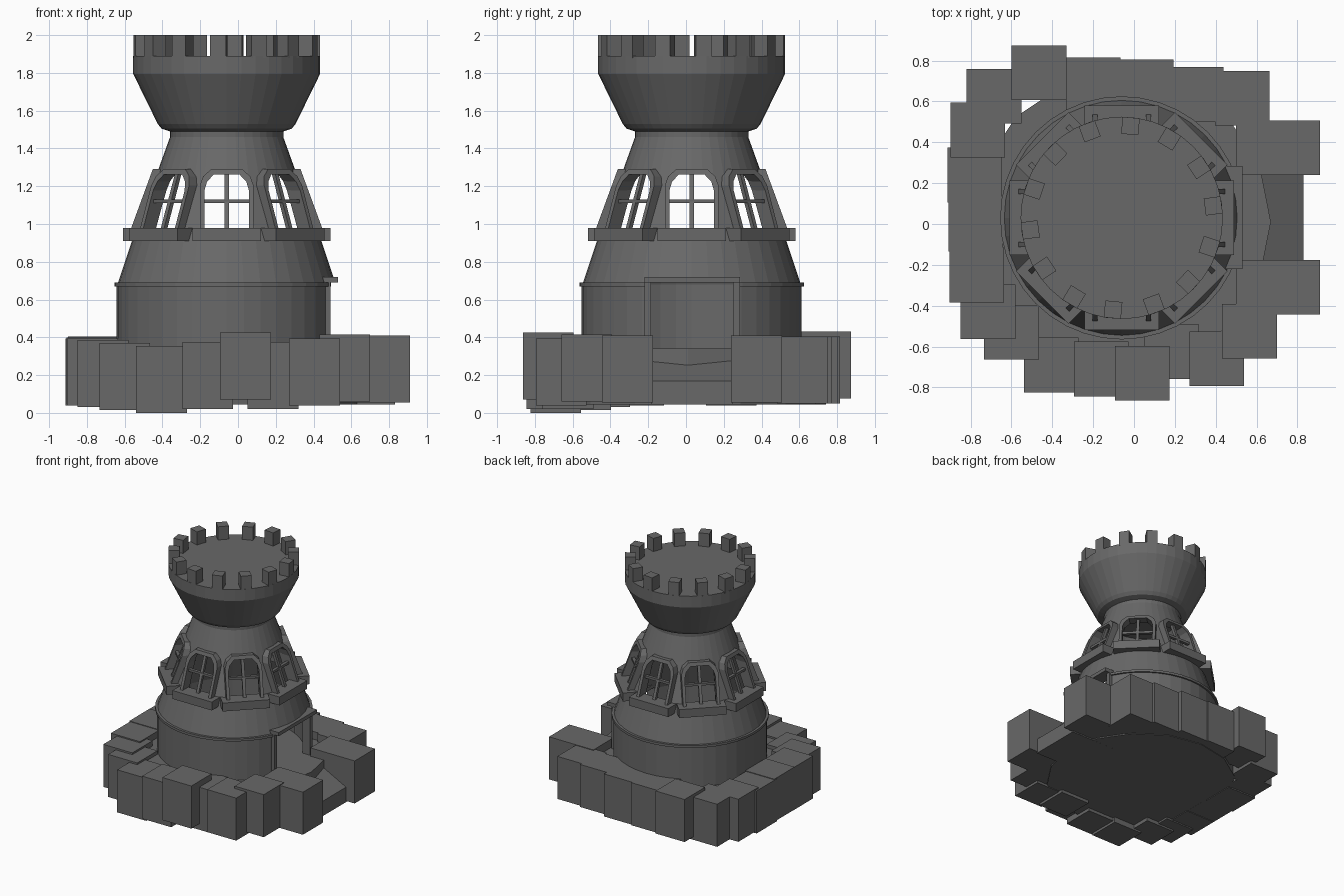
import bpy, bmesh, math
from mathutils import Matrix, Vector

cube = bpy.data.objects.get("Cube")
if cube:
    bpy.data.objects.remove(cube, do_unlink=True)

stone = bpy.data.materials.new("dark_grey_stone")
stone.use_nodes = True
GREY = (0.14, 0.14, 0.14, 1)
stone.diffuse_color = GREY
stone.node_tree.nodes["Principled BSDF"].inputs["Base Color"].default_value = GREY

AXIS = Vector((-0.06, 0.03, 0))   # tower axis
SEGMENTS = 40


def finish(name, bm):
    bmesh.ops.recalc_face_normals(bm, faces=bm.faces)
    mesh = bpy.data.meshes.new(name)
    bm.to_mesh(mesh)
    bm.free()
    mesh.materials.append(stone)
    obj = bpy.data.objects.new(name, mesh)
    bpy.context.collection.objects.link(obj)
    return obj


def add_box(bm, low, high, matrix=Matrix()):
    low, high = Vector(low), Vector(high)
    size = Matrix.Diagonal((high - low).to_4d())
    size[3][3] = 1
    bmesh.ops.create_cube(bm, size=1, matrix=matrix @ Matrix.Translation((low + high) / 2) @ size)


def box(name, low, high):
    bm = bmesh.new()
    add_box(bm, low, high)
    return finish(name, bm)


def facing(angle):
    # local +x points outward from the tower axis
    return Matrix.Translation(AXIS) @ Matrix.Rotation(angle, 4, 'Z')


def skin(bm, rings, closed):
    # quads between successive point rings; caps the ends when not closed
    loops = [[bm.verts.new(p) for p in ring] for ring in rings]
    n = len(loops[0])
    pairs = list(zip(loops, loops[1:]))
    if closed:
        pairs.append((loops[-1], loops[0]))
    for a, b in pairs:
        for i in range(n):
            j = (i + 1) % n
            bm.faces.new((a[i], a[j], b[j], b[i]))
    if not closed:
        bm.faces.new(loops[0])
        bm.faces.new(loops[-1])


def slope(z):
    return 0.475 - 0.367 * (z - 0.98)


def arch(half, top, bottom=0.96):
    right = [(half, bottom), (half, top - 0.085), (half * 0.88, top - 0.038), (half * 0.58, top)]
    return right + [(-u, z) for u, z in reversed(right)]


# hollow tower wall, revolved from outer then inner profile
bm = bmesh.new()
outer = [(0, 1.89), (0.495, 1.89), (0.495, 1.795), (0.365, 1.53), (0.345, 1.505), (0.3, 1.49),
         (0.3, 1.46), (0.365, 1.28), (0.5, 0.915), (0.575, 0.69), (0.595, 0.69), (0.595, 0.67),
         (0.582, 0.67), (0.582, 0.2)]
inner = [(0.53, 0.2), (0.53, 0.68), (0.45, 0.915), (0.315, 1.28), (0.25, 1.45), (0, 1.45)]
verts = [bm.verts.new((r, 0, z)) for r, z in outer + inner]
edges = [bm.edges.new(pair) for pair in zip(verts, verts[1:])]
bmesh.ops.spin(bm, geom=verts + edges, cent=(0, 0, 0), axis=(0, 0, 1),
               angle=math.tau, steps=SEGMENTS, use_duplicate=False)
bmesh.ops.remove_doubles(bm, verts=bm.verts, dist=0.0005)
bmesh.ops.translate(bm, verts=bm.verts, vec=AXIS)
tower = finish("tower_wall", bm)

# cut the arched window openings and the doorway
bm = bmesh.new()
turns = [k * math.tau / 8 for k in range(8)]
for angle in turns:
    m = facing(angle)
    skin(bm, [[m @ Vector((r, u, z)) for u, z in arch(0.12, 1.265)] for r in (0.3, 0.7)], False)
add_box(bm, (0.25, -0.185, 0.1), (0.7, 0.25, 0.69))
cutter = finish("opening_cutter", bm)
cutter.hide_render = True
cut = tower.modifiers.new("openings", 'BOOLEAN')
cut.operation = 'DIFFERENCE'
cut.solver = 'EXACT'
cut.object = cutter
bpy.context.view_layer.objects.active = tower
bpy.ops.object.modifier_apply(modifier=cut.name)
bpy.data.objects.remove(cutter, do_unlink=True)

# window frames, sills and bars
frames, sills, bars = bmesh.new(), bmesh.new(), bmesh.new()
wide, narrow = arch(0.142, 1.29), arch(0.118, 1.262)
for angle in turns:
    m = facing(angle)
    rings = [[m @ Vector((slope(z) + off, u, z)) for u, z in outline]
             for outline, off in ((wide, -0.04), (wide, 0.03), (narrow, 0.03), (narrow, -0.04))]
    skin(frames, rings, True)
    add_box(sills, (0.43, -0.182, 0.91), (0.55, 0.182, 0.98), m)
    skin(bars, [[m @ Vector((slope(z) + dr, u, z))
                 for dr, u in ((-0.02, -0.012), (0.005, -0.012), (0.005, 0.012), (-0.02, 0.012))]
                for z in (0.96, 1.27)], False)
    r = slope(1.12)
    add_box(bars, (r - 0.02, -0.125, 1.11), (r + 0.005, 0.125, 1.13), m)
finish("window_frames", frames)
finish("window_sills", sills)
finish("window_bars", bars)

# battlements
bm = bmesh.new()
COUNT = 14
for k in range(COUNT):
    angle = math.radians(84.6) - k * math.tau / COUNT
    add_box(bm, (0.41, -0.042, 1.88), (0.493, 0.042, 2), facing(angle))
finish("battlements", bm)

# door surround
for side, y in (("right", -0.22), ("left", 0.25)):
    box("door_post_" + side, (0.42, y, 0.3), (0.49, y + 0.035, 0.69))
box("door_lintel", (0.42, -0.22, 0.69), (0.53, 0.285, 0.72))

# ground plate under the tower
bm = bmesh.new()
bmesh.ops.create_cone(bm, cap_ends=True, segments=16, radius1=0.73, radius2=0.73, depth=0.295,
                      matrix=Matrix.Translation((-0.06, 0.01, 0.193)))
finish("ground_plate", bm)

# ramp leading to the door
bm = bmesh.new()
side = [(0.4, 0.045), (0.83, 0.045), (0.83, 0.17), (0.5, 0.34), (0.4, 0.34)]
skin(bm, [[(x, y, z) for x, z in side] for y in (-0.185, 0.25)], False)
finish("door_ramp", bm)

# ring of rough blocks: centre x, centre y, underside height
blocks = [(-.685, .625, .05), (-.465, .74, .075), (-.2, .68, .05), (.06, .67, .05),
          (.305, .635, .05), (.53, .615, .05), (.565, -.525, .06), (.405, -.66, .04),
          (.185, -.625, .02), (.04, -.73, .07), (-.16, -.71, .02), (-.405, -.69, 0),
          (-.6, -.53, .015), (-.715, -.43, .03), (-.77, -.25, .04), (-.775, 0, .045),
          (-.78, .24, .04), (-.765, .46, .05)]
HALF, TALL = 0.134, 0.355
bm = bmesh.new()
for x, y, z in blocks:
    add_box(bm, (x - HALF, y - HALF, z), (x + HALF, y + HALF, z + TALL))
finish("edge_blocks", bm)

# long blocks on either side of the ramp
for name, y in (("right", -0.31), ("left", 0.373)):
    box("entrance_block_" + name, (0.5, y - HALF, 0.055), (0.91, y + HALF, 0.055 + TALL))
